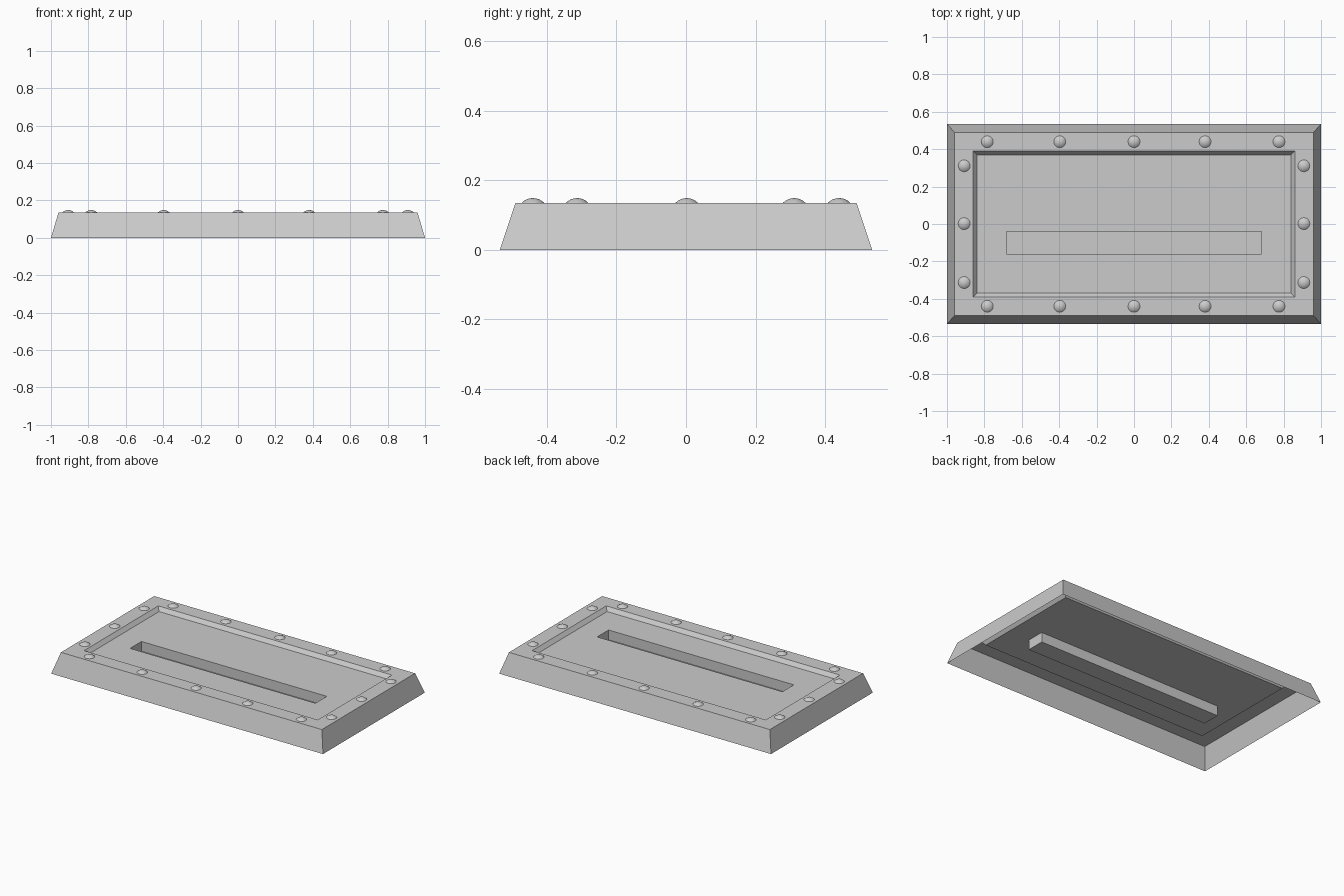
import bpy, bmesh, math

if "Cube" in bpy.data.objects:
    bpy.data.objects.remove(bpy.data.objects["Cube"])

TOP, FLOOR, POCKET = 0.135, 0.11, 0.045


def finish(bm, name):
    me = bpy.data.meshes.new(name)
    bm.to_mesh(me)
    bm.free()
    ob = bpy.data.objects.new(name, me)
    bpy.context.collection.objects.link(ob)
    return ob


def bridge(bm, a, b):
    n = len(a)
    for i in range(n):
        j = (i + 1) % n
        bm.faces.new((a[i], a[j], b[j], b[i]))


# Thin pressed plate, open underneath: (half x, half y, centre y, z) per loop
loops = [
    (1.00, 0.535, 0, 0),           # bottom rim
    (0.96, 0.49, 0, TOP),          # outer edge of frame
    (0.86, 0.39, 0, TOP),          # inner edge of frame
    (0.84, 0.37, 0, FLOOR),        # sunken panel
    (0.682, 0.06, -0.10, FLOOR),   # slot mouth
    (0.682, 0.06, -0.10, POCKET),  # slot floor
]
bm = bmesh.new()
prev = None
for hx, hy, cy, z in loops:
    ring = [bm.verts.new((sx * hx, cy + sy * hy, z))
            for sx, sy in ((-1, -1), (1, -1), (1, 1), (-1, 1))]
    if prev:
        bridge(bm, prev, ring)
    prev = ring
bm.faces.new(prev)
finish(bm, "slotted_plate")


# Shallow domed rivet, a cap of a sphere
def rivet(bm, x, y, radius=0.032, rise=0.0135, sides=20, steps=4):
    big = (radius ** 2 + rise ** 2) / (2 * rise)
    span = math.asin(radius / big)
    prev = None
    for k in range(steps):
        t = span * (1 - k / steps)
        r, z = big * math.sin(t), TOP + rise - big * (1 - math.cos(t))
        ring = [bm.verts.new((x + r * math.cos(a), y + r * math.sin(a), z))
                for a in (2 * math.pi * i / sides for i in range(sides))]
        if prev:
            bridge(bm, prev, ring)
        prev = ring
    tip = bm.verts.new((x, y, TOP + rise))
    for i in range(sides):
        bm.faces.new((prev[i], prev[(i + 1) % sides], tip))


# Rivets along the long and short sides of the frame
bm = bmesh.new()
for s in (-1, 1):
    for x in (-0.785, -0.397, 0, 0.38, 0.775):
        rivet(bm, x, s * 0.44)
    for y in (-0.313, 0.002, 0.311):
        rivet(bm, s * 0.908, y)
for f in bm.faces:
    f.smooth = True
finish(bm, "frame_rivets")
